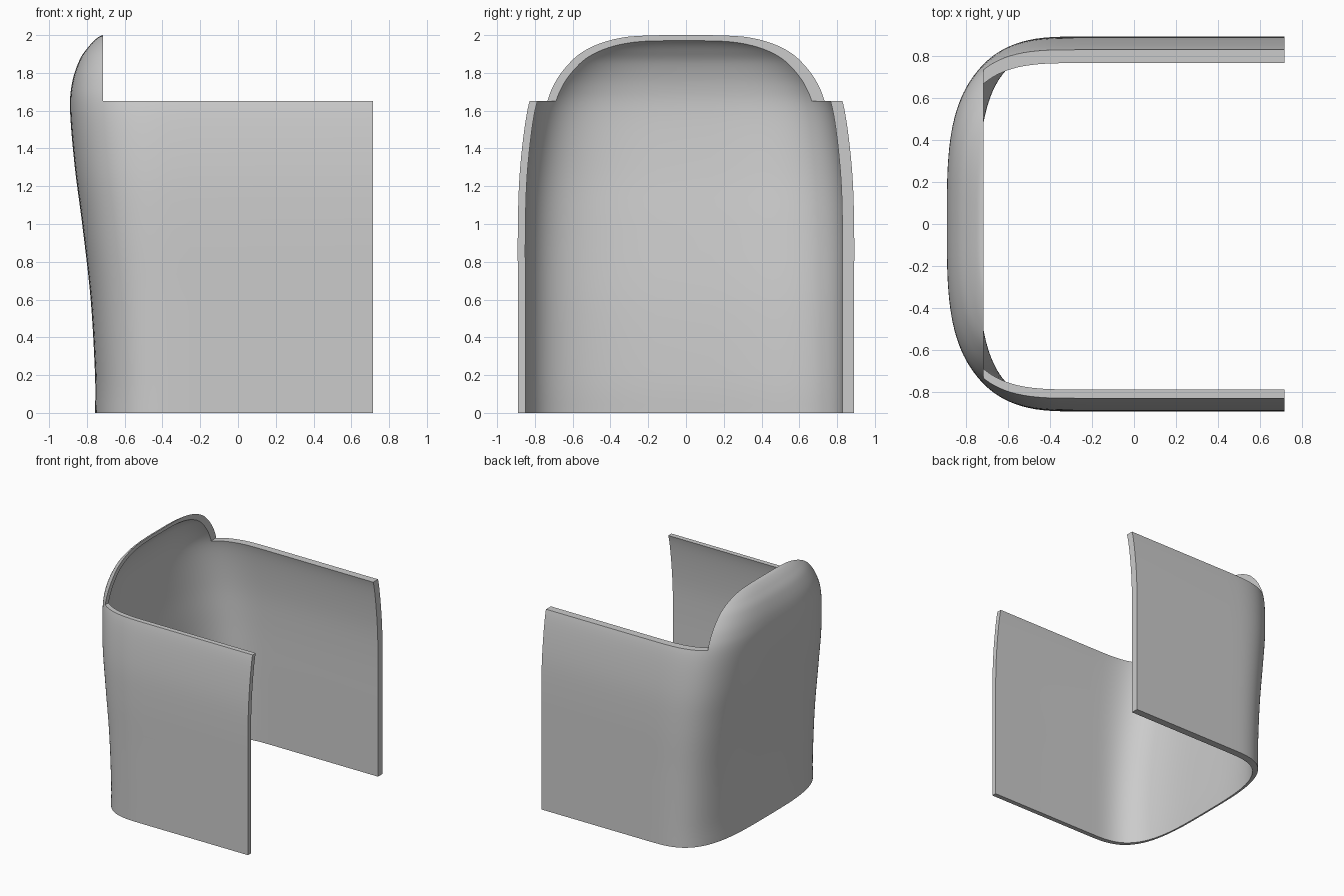
import bpy, bmesh, math
from mathutils import Vector

if "Cube" in bpy.data.objects:
    bpy.data.objects.remove(bpy.data.objects["Cube"], do_unlink=True)

FRONT = 0.715      # open end, and the mirrored x of the upper cut
CENTRE = -0.25     # where the straight sides start to round in
POWER = 3.4        # squareness of the rounded end in plan

grey = bpy.data.materials.new("plain grey")
grey.use_nodes = True
grey.diffuse_color = (0.6, 0.6, 0.6, 1)
grey.node_tree.nodes["Principled BSDF"].inputs["Base Color"].default_value = (0.6, 0.6, 0.6, 1)

# Height profile: x of the rounded end, half width, height
PROFILE = [Vector(p) for p in (
    (-0.757, 0.89, 0), (-0.757, 0.89, 0.2), (-0.78, 0.89, 0.6), (-0.825, 0.89, 1.0),
    (-0.864, 0.878, 1.3), (-0.889, 0.84, 1.6), (-0.878, 0.79, 1.75),
    (-0.838, 0.715, 1.87), (-0.79, 0.648, 1.94), (-0.747, 0.565, 1.984),
    (-0.715, 0.5, 2.0), (-0.65, 0.42, 2.02))]


def smooth_profile(steps=6):
    """Catmull-Rom curve through the profile points."""
    pts = [PROFILE[0]] + PROFILE + [PROFILE[-1]]
    out = []
    for a, b, c, d in zip(pts, pts[1:], pts[2:], pts[3:]):
        for i in range(steps):
            t = i / steps
            out.append(0.5 * (2 * b + (c - a) * t + (2 * a - 5 * b + 4 * c - d) * t ** 2
                              + (3 * b - a - 3 * c + d) * t ** 3))
    return out + [PROFILE[-1]]


def loft(name, front, wall=0.0, width=1.0, shift=0.0, height=1.0, below=0.0):
    """Closed solid: straight sides with a superellipse end, stacked in height."""
    bm = bmesh.new()
    levels = smooth_profile()
    if below:
        levels = [levels[0] - Vector((0, 0, below))] + levels
    rings = []
    segments = 64
    for x, half, z in levels:
        depth = CENTRE - x - wall
        plan = [(front, -half)]
        for i in range(segments + 1):
            a = math.pi * (i / segments - 0.5)
            c, s = max(math.cos(a), 0), math.sin(a)
            plan.append((CENTRE - depth * c ** (2 / POWER),
                         half * math.copysign(abs(s) ** (2 / POWER), s)))
        plan.append((front, half))
        rings.append([bm.verts.new((px, py * width + shift, z * height)) for px, py in plan])
    for low, high in zip(rings, rings[1:]):
        for i in range(len(low)):
            j = (i + 1) % len(low)
            bm.faces.new((low[i], low[j], high[j], high[i]))
    bm.faces.new(rings[0])
    bm.faces.new(rings[-1])
    bmesh.ops.recalc_face_normals(bm, faces=bm.faces)
    return finish(name, bm)


def finish(name, bm):
    mesh = bpy.data.meshes.new(name)
    bm.to_mesh(mesh)
    bm.free()
    mesh.materials.append(grey)
    obj = bpy.data.objects.new(name, mesh)
    bpy.context.collection.objects.link(obj)
    return obj


# Outer body, inner hollow and the block that opens the roof
shell = loft("curved_shell", FRONT)
hollow = loft("hollow_cutter", FRONT + 0.3, wall=0.015, width=0.943, shift=-0.011,
              height=0.988, below=0.3)
bm = bmesh.new()
bmesh.ops.create_cube(bm, size=2)
for v in bm.verts:
    v.co = (v.co.x + 1 - FRONT, v.co.y * 1.5, v.co.z + 2.65)
roof = finish("roof_cutter", bm)

# Carve the shell
bpy.context.view_layer.objects.active = shell
shell.select_set(True)
for cutter in (hollow, roof):
    cutter.hide_render = True
    mod = shell.modifiers.new(cutter.name, 'BOOLEAN')
    mod.operation = 'DIFFERENCE'
    mod.solver = 'EXACT'
    mod.object = cutter
    bpy.ops.object.modifier_apply(modifier=mod.name)
    bpy.data.objects.remove(cutter, do_unlink=True)

bpy.ops.object.shade_smooth_by_angle(angle=math.radians(35))
